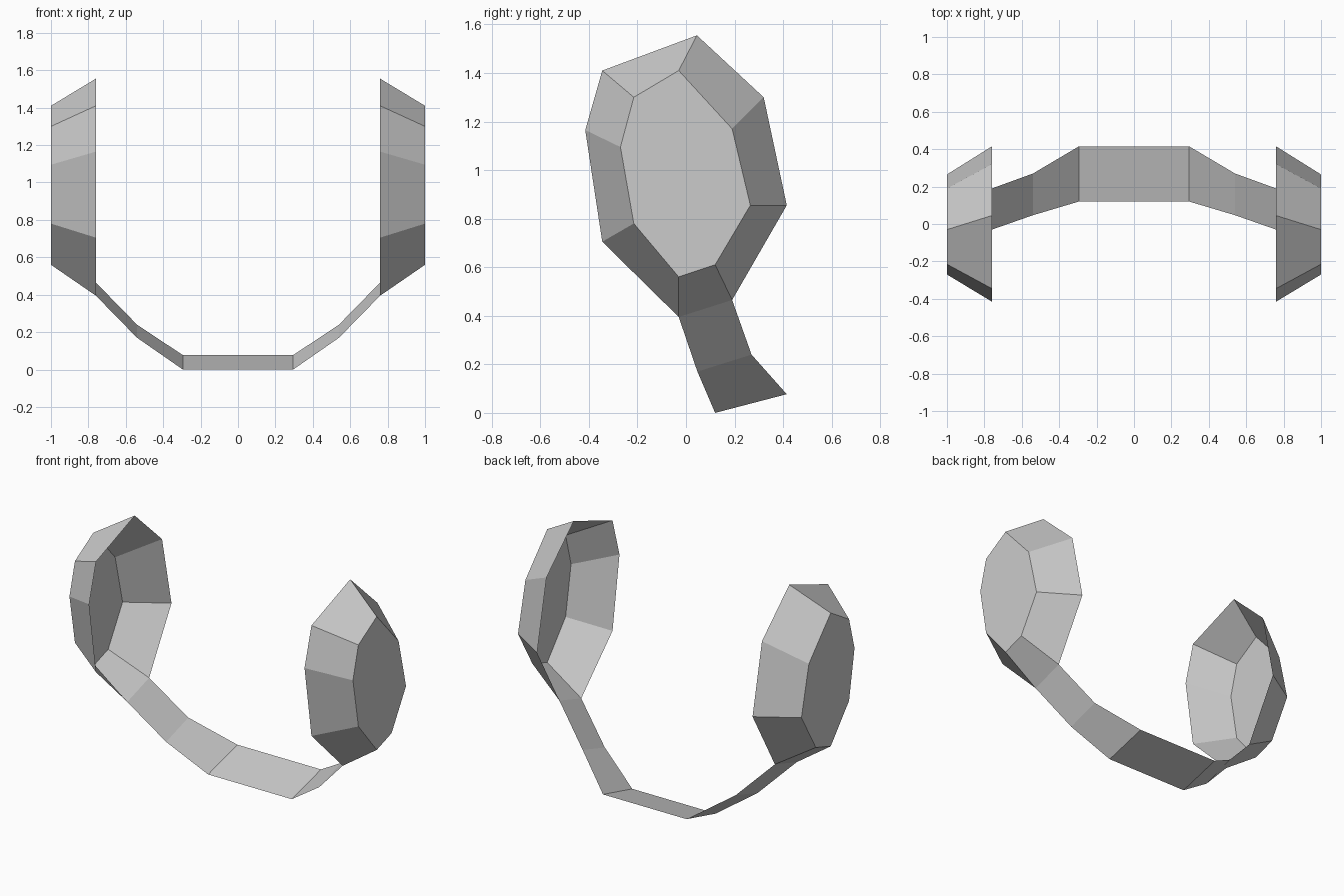
import bpy

if "Cube" in bpy.data.objects:
    bpy.data.objects.remove(bpy.data.objects["Cube"])


def make_object(name, verts, faces):
    mesh = bpy.data.meshes.new(name)
    mesh.from_pydata(verts, [], faces)
    mesh.update()
    obj = bpy.data.objects.new(name, mesh)
    bpy.context.collection.objects.link(obj)
    return obj


# Ear cup outlines as (y, z), running from the top towards the front
RIM = [(0.045, 1.555), (-0.345, 1.41), (-0.415, 1.165), (-0.345, 0.705),
       (-0.03, 0.395), (0.19, 0.465), (0.415, 0.855), (0.32, 1.30)]
CAP = [(-0.03, 1.41), (-0.215, 1.30), (-0.27, 1.095), (-0.215, 0.78),
       (-0.03, 0.56), (0.12, 0.61), (0.265, 0.855), (0.19, 1.17)]
RIM_X, CAP_X = 0.76, 1.0


def ear_cup(name, side):
    """Open shell: flat outer cap joined to a wider rim facing the middle."""
    n = len(RIM)
    verts = [(side * RIM_X, y, z) for y, z in RIM]
    verts += [(side * CAP_X, y, z) for y, z in CAP]
    faces = [[i, (i + 1) % n, n + (i + 1) % n, n + i] for i in range(n)]
    faces.append(list(range(n, 2 * n)))
    if side < 0:
        faces = [f[::-1] for f in faces]
    return make_object(name, verts, faces)


ear_cup("right_ear_cup", 1)
ear_cup("left_ear_cup", -1)

# Headband: thin strip, sections as (x, front y, front z, back y, back z)
half = [(0.295, 0.12, 0.0, 0.415, 0.077),
        (0.54, 0.047, 0.17, 0.27, 0.24),
        (RIM_X, -0.03, 0.395, 0.19, 0.465)]
sections = [(-s[0],) + s[1:] for s in reversed(half)] + half
verts = []
for x, fy, fz, by, bz in sections:
    verts += [(x, fy, fz), (x, by, bz)]
faces = [(2 * i, 2 * i + 2, 2 * i + 3, 2 * i + 1)
         for i in range(len(sections) - 1)]
make_object("headband", verts, faces)
